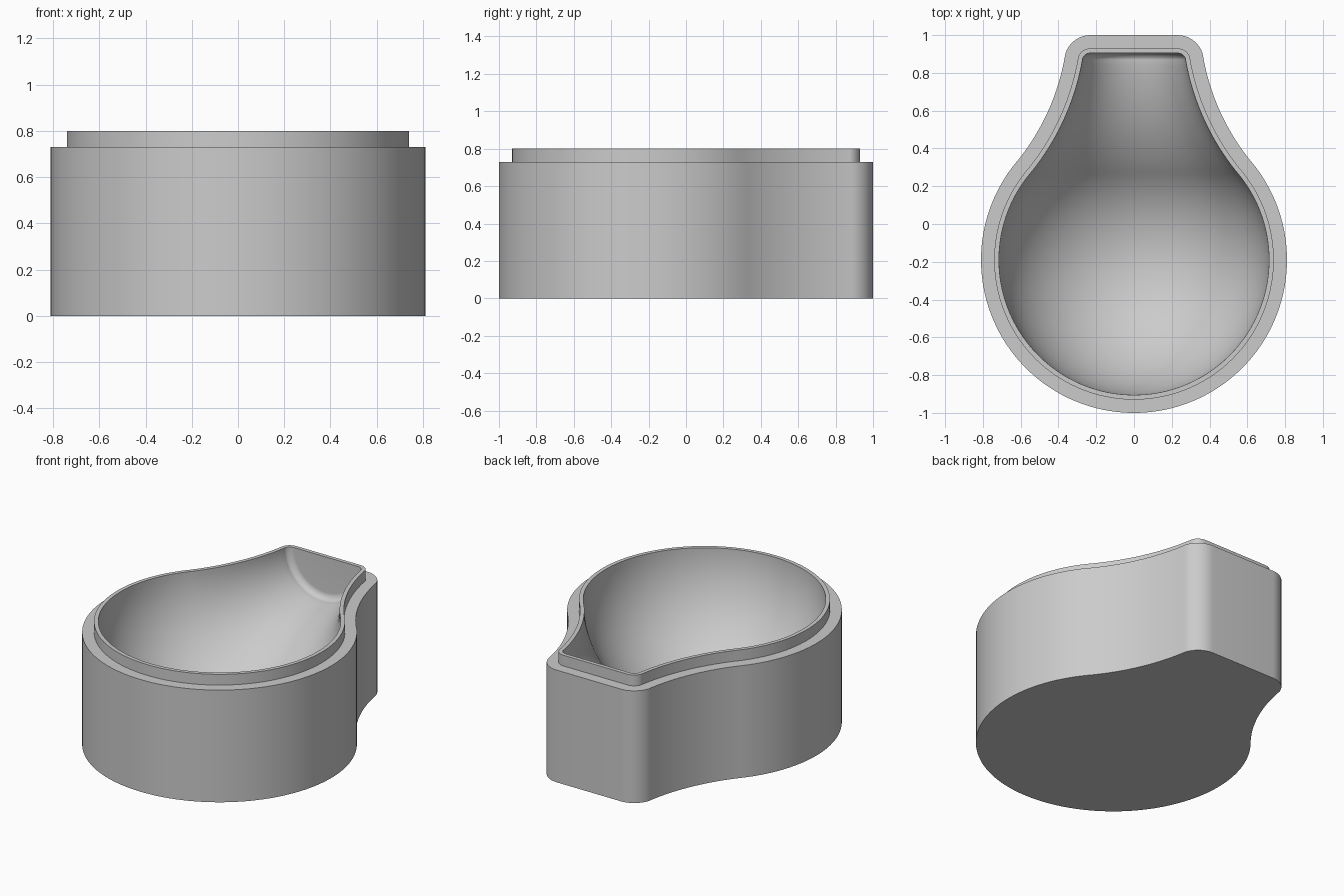
import bpy, bmesh
from math import sin, cos, radians, pi
from mathutils import Vector

cube = bpy.data.objects.get("Cube")
if cube:
    bpy.data.objects.remove(cube)

BODY_TOP, RIM_TOP = 0.73, 0.80
LIP_INSET, CAVITY_INSET = 0.07, 0.095


def arc(cx, cy, r, a0, a1, n):
    """Points along an arc, angles in degrees."""
    angles = [radians(a0 + (a1 - a0) * i / n) for i in range(n + 1)]
    return [(cx + r * cos(a), cy + r * sin(a)) for a in angles]


def half_outline(inset):
    """Right half of the bulb outline: round belly, waisted neck, rounded end."""
    belly = arc(0, -0.19, 0.81 - inset, -90, 39.5, 56)
    neck = arc(1.558, 1.095, 1.21 + inset, 219.5, 190, 20)
    corner = arc(0.23, 0.86, 0.14 - inset, 10, 90, 10)
    pts = belly + neck[1:] + corner[1:] + [(0, 1 - inset)]
    pts[0] = (0, pts[0][1])
    return pts


def ring(bm, inset, z):
    """Closed loop of vertices, the right half mirrored to the left."""
    half = half_outline(inset)
    loop = half + [(-x, y) for x, y in half[-2:0:-1]]
    return [bm.verts.new((x, y, z)) for x, y in loop]


def bridge(bm, a, b):
    n = len(a)
    for i in range(n):
        j = (i + 1) % n
        bm.faces.new((a[i], a[j], b[j], b[i]))


bm = bmesh.new()

# Outer wall, ledge, raised lip and rim
levels = [(0, 0), (0, BODY_TOP), (LIP_INSET, BODY_TOP),
          (LIP_INSET, RIM_TOP), (CAVITY_INSET, RIM_TOP)]
rings = [ring(bm, inset, z) for inset, z in levels]
for lower, upper in zip(rings, rings[1:]):
    bridge(bm, lower, upper)
bm.faces.new(rings[0][::-1])

# Cavity: the half outline turned half a revolution about the long axis
profile = half_outline(CAVITY_INSET)
STEPS = 64
rows = []
for k in range(STEPS + 1):
    t = pi * k / STEPS
    rows.append([bm.verts.new((x * cos(t), y, RIM_TOP - x * sin(t))) for x, y in profile])
for a, b in zip(rows, rows[1:]):
    for i in range(len(profile) - 1):
        bm.faces.new((a[i], a[i + 1], b[i + 1], b[i]))

bmesh.ops.remove_doubles(bm, verts=bm.verts, dist=0.0002)
bmesh.ops.recalc_face_normals(bm, faces=bm.faces)

mesh = bpy.data.meshes.new("bulb_mould_half")
bm.to_mesh(mesh)
bm.free()
mould = bpy.data.objects.new("bulb_mould_half", mesh)
bpy.context.collection.objects.link(mould)

# Plain grey material
grey = bpy.data.materials.new("plain_grey")
grey.use_nodes = True
colour = (0.6, 0.6, 0.6, 1)
grey.diffuse_color = colour
grey.node_tree.nodes["Principled BSDF"].inputs["Base Color"].default_value = colour
mesh.materials.append(grey)

bpy.ops.object.select_all(action="DESELECT")
mould.select_set(True)
bpy.context.view_layer.objects.active = mould
bpy.ops.object.shade_smooth_by_angle(angle=radians(30))
